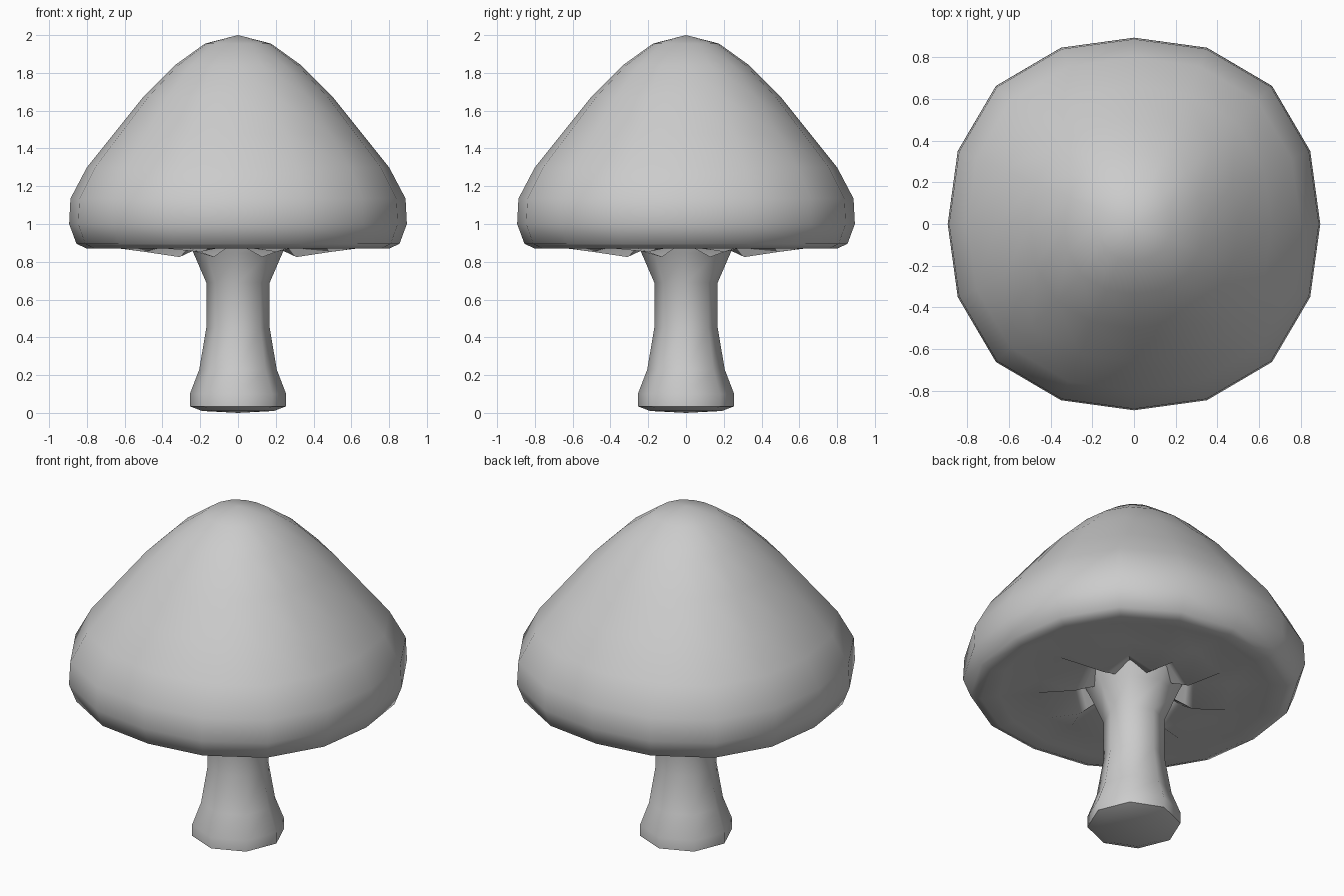
import bpy, bmesh, math

if "Cube" in bpy.data.objects:
    bpy.data.objects.remove(bpy.data.objects["Cube"])


def lathe(name, rings, sides, angle):
    """Skin a list of rings; each ring is a function of the side index giving (radius, z)."""
    bm = bmesh.new()
    loops = []
    for ring in rings:
        loop = []
        for i in range(sides):
            a = 2 * math.pi * i / sides
            r, z = ring(i)
            loop.append(bm.verts.new((r * math.cos(a), r * math.sin(a), z)))
        loops.append(loop)
    for a, b in zip(loops, loops[1:]):
        for i in range(sides):
            j = (i + 1) % sides
            bm.faces.new((a[i], a[j], b[j], b[i]))
    # Close both ends with a fan
    for ring, loop in ((rings[0], loops[0]), (rings[-1], loops[-1])):
        z = sum(v.co.z for v in loop) / sides
        if z > 1.5:
            z = 2.0
        elif z < 0.1:
            z = 0.0
        c = bm.verts.new((0, 0, z))
        for i in range(sides):
            bm.faces.new((loop[i], loop[(i + 1) % sides], c))
    bmesh.ops.recalc_face_normals(bm, faces=bm.faces)
    mesh = bpy.data.meshes.new(name)
    bm.to_mesh(mesh)
    bm.free()
    ob = bpy.data.objects.new(name, mesh)
    bpy.context.collection.objects.link(ob)
    bpy.ops.object.select_all(action='DESELECT')
    ob.select_set(True)
    bpy.context.view_layer.objects.active = ob
    bpy.ops.object.shade_smooth_by_angle(angle=math.radians(angle))
    return ob


def plain(r, z):
    return lambda i: (r, z)


def squarish(r, z):
    # Slightly wider on the diagonals
    return lambda i: (r * (1.024 - 0.024 * math.cos(math.pi * i / 2)), z)


def pleat(r, z_groove, z_gill):
    # Even columns are grooves, odd columns are the hanging gill ridges
    return lambda i: (r, z_gill if i % 2 else z_groove)


# Cap: dome, rounded rim and eight pleated gills underneath
dome = [(0.175, 1.955), (0.335, 1.84), (0.5, 1.675), (0.66, 1.475), (0.80, 1.30),
        (0.887, 1.135), (0.894, 1.0), (0.855, 0.895), (0.80, 0.87)]
cap_rings = [squarish(r, z) for r, z in dome]
cap_rings += [pleat(0.74, 0.885, 0.88), pleat(0.53, 0.895, 0.852),
              pleat(0.335, 0.915, 0.825), pleat(0.29, 0.925, 0.845),
              pleat(0.2, 0.93, 0.88)]
lathe("mushroom_cap", cap_rings, 16, 50)

# Stem: flared foot, waist and flare into the gills
stem = [(0.19, 0.01), (0.255, 0.035), (0.255, 0.10), (0.205, 0.23), (0.168, 0.45),
        (0.168, 0.69), (0.235, 0.845), (0.27, 0.92)]
lathe("mushroom_stem", [plain(r, z) for r, z in stem], 8, 60)
